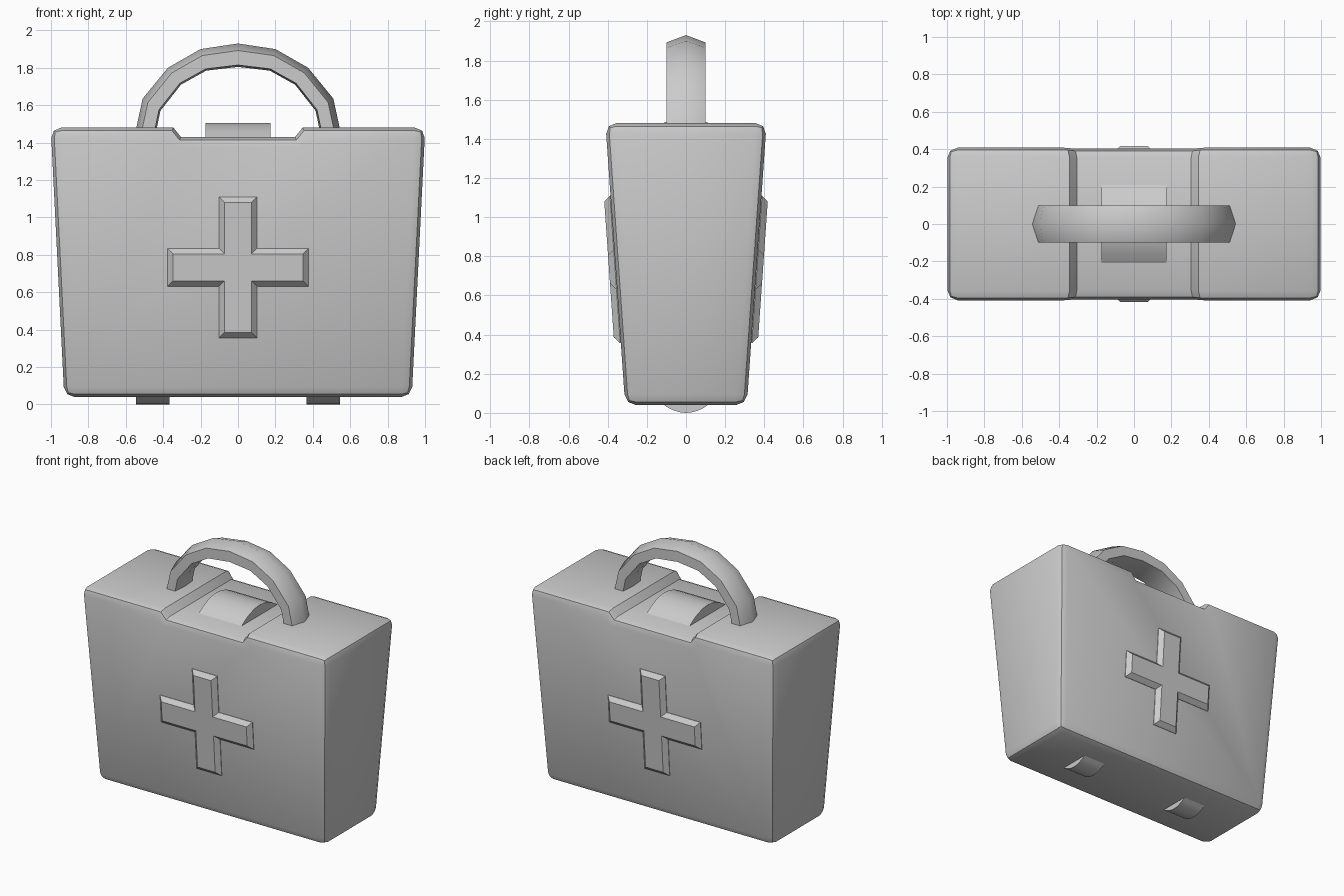
import bpy, bmesh, math

if "Cube" in bpy.data.objects:
    bpy.data.objects.remove(bpy.data.objects["Cube"])


def half_depth(z):
    return 0.308 + 0.07 * z


def half_width(z):
    return 0.927 + 0.05 * z


def finish(name, bm, angle=35):
    bmesh.ops.recalc_face_normals(bm, faces=bm.faces)
    mesh = bpy.data.meshes.new(name)
    bm.to_mesh(mesh)
    bm.free()
    ob = bpy.data.objects.new(name, mesh)
    bpy.context.collection.objects.link(ob)
    bpy.ops.object.select_all(action='DESELECT')
    ob.select_set(True)
    bpy.context.view_layer.objects.active = ob
    bpy.ops.object.shade_smooth_by_angle(angle=math.radians(angle))
    return ob


def loft(rings):
    """Bridge equal-sized closed rings and cap both ends."""
    bm = bmesh.new()
    loops = [[bm.verts.new(p) for p in ring] for ring in rings]
    n = len(loops[0])
    for a, b in zip(loops, loops[1:]):
        for i in range(n):
            j = (i + 1) % n
            bm.faces.new((a[i], a[j], b[j], b[i]))
    bm.faces.new(loops[0])
    bm.faces.new(loops[-1])
    bmesh.ops.recalc_face_normals(bm, faces=bm.faces)
    return bm


# Tapered case with a shallow notch across the top
right = [(half_width(0.04), 0.04), (half_width(1.48), 1.48), (0.345, 1.48), (0.305, 1.43)]
outline = right + [(-x, z) for x, z in reversed(right)]
bm = loft([[(x, s * half_depth(z), z) for x, z in outline] for s in (-1, 1)])
rounded = []
for e in bm.edges:
    a, b = (v.co for v in e.verts)
    across = a.y * b.y < 0
    if not across or abs(a.x) > 0.5:
        rounded.append(e)
bmesh.ops.bevel(bm, geom=rounded, offset=0.055, offset_type='OFFSET', segments=2,
                profile=0.5, affect='EDGES', clamp_overlap=True)
finish("case_body", bm, 40)


# Raised chamfered crosses on front and back
def cross_ring(inset, lift):
    L, w = 0.377 - inset, 0.102 - inset
    pts = []
    for k in range(4):
        c, s = round(math.cos(k * math.pi / 2)), round(math.sin(k * math.pi / 2))
        for x, z in ((L, -w), (L, w), (w, w)):
            pts.append((x * c - z * s, x * s + z * c))
    return [(x, -(half_depth(z + 0.733) + lift), z + 0.733) for x, z in pts]


for name, s in (("front_cross", 1), ("back_cross", -1)):
    rings = [cross_ring(0, -0.01), cross_ring(0, 0.003), cross_ring(0.03, 0.034)]
    finish(name, loft([[(x, s * y, z) for x, y, z in r] for r in rings]), 20)


# Arched handle with a faceted section
outer = [(0.55, 1.45), (0.51, 1.635), (0.375, 1.80), (0.2, 1.90), (0, 1.93)]
inner = [(0.44, 1.45), (0.415, 1.57), (0.305, 1.71), (0.17, 1.785), (0, 1.805)]
half = list(zip(outer, inner))
stations = half + [((-o[0], o[1]), (-i[0], i[1])) for o, i in reversed(half[:-1])]
section = [(0, 0), (0.1, 0.3), (0.1, 0.92), (0, 1), (-0.1, 0.92), (-0.1, 0.3)]
rings = [[(o[0] + (i[0] - o[0]) * t, y, o[1] + (i[1] - o[1]) * t) for y, t in section]
         for o, i in stations]
finish("handle", loft(rings), 40)


# Curved pads: latch on top, two feet underneath
def arc_pad(name, x0, x1, half_y, base, height):
    sag = []
    for k in range(9):
        t = -1 + k / 4
        sag.append((half_y * t, base + height * (1 - t * t)))
    finish(name, loft([[(x, y, z) for y, z in sag] for x in (x0, x1)]), 30)


arc_pad("latch", -0.175, 0.175, 0.215, 1.425, 0.08)
arc_pad("foot_right", 0.365, 0.545, 0.12, 0.045, -0.045)
arc_pad("foot_left", -0.545, -0.365, 0.12, 0.045, -0.045)
